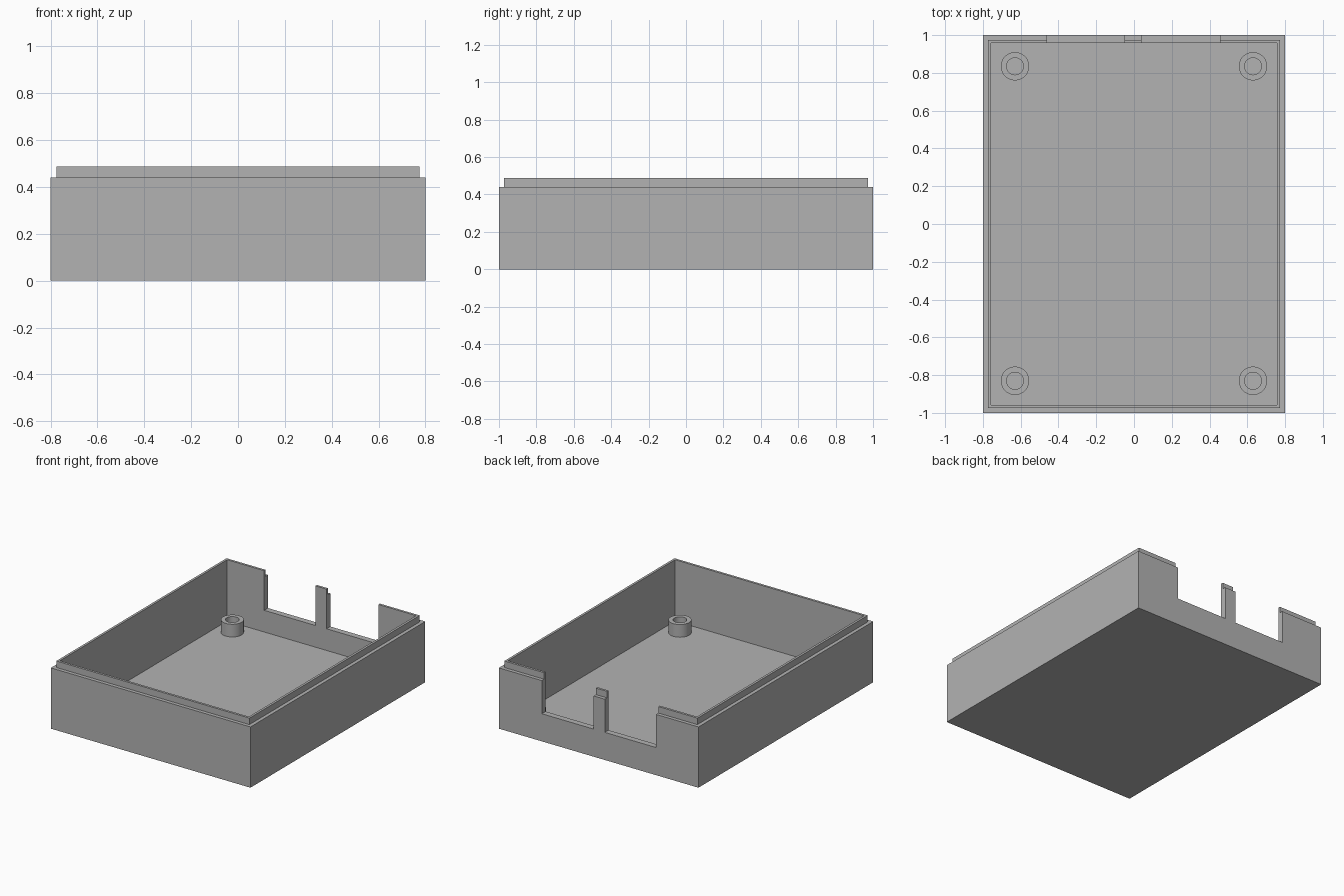
import bpy
import bmesh
from mathutils import Matrix

default = bpy.data.objects.get("Cube")
if default:
    bpy.data.objects.remove(default, do_unlink=True)

WIDTH, DEPTH = 1.6, 2.0
WALL_TOP, LIP_TOP, FLOOR = 0.44, 0.487, 0.043
LEDGE, LIP = 0.026, 0.017
NOTCH_BOTTOM = 0.2

grey = bpy.data.materials.new("plain grey")
grey.use_nodes = True
grey.diffuse_color = (0.45, 0.45, 0.45, 1)
grey.node_tree.nodes["Principled BSDF"].inputs["Base Color"].default_value = grey.diffuse_color


def make_object(name, bm):
    bmesh.ops.recalc_face_normals(bm, faces=bm.faces)
    mesh = bpy.data.meshes.new(name)
    bm.to_mesh(mesh)
    bm.free()
    mesh.materials.append(grey)
    obj = bpy.data.objects.new(name, mesh)
    bpy.context.collection.objects.link(obj)
    return obj


def box(low, high):
    bm = bmesh.new()
    bmesh.ops.create_cube(bm, size=1)
    size = [b - a for a, b in zip(low, high)]
    middle = [(a + b) / 2 for a, b in zip(low, high)]
    bmesh.ops.transform(bm, verts=bm.verts,
                        matrix=Matrix.Translation(middle) @ Matrix.Diagonal((*size, 1)))
    return bm


def select_only(obj):
    bpy.ops.object.select_all(action="DESELECT")
    obj.select_set(True)
    bpy.context.view_layer.objects.active = obj


# Tray: a block whose top steps in to a raised lip, then down to the floor
bm = box((-WIDTH / 2, -DEPTH / 2, 0), (WIDTH / 2, DEPTH / 2, WALL_TOP))
top = max(bm.faces, key=lambda f: f.calc_center_median().z)
for inset, height in ((LEDGE, LIP_TOP), (LIP, FLOOR)):
    bmesh.ops.inset_region(bm, faces=[top], thickness=inset, use_even_offset=True)
    extruded = bmesh.ops.extrude_discrete_faces(bm, faces=[top])
    top = extruded["faces"][0]
    for v in top.verts:
        v.co.z = height
tray = make_object("tray", bm)

# Two connector notches through the back wall
for left, right in ((-0.46, -0.05), (0.04, 0.455)):
    cutter = make_object("notch_cutter", box((left, 0.9, NOTCH_BOTTOM), (right, 1.1, 0.6)))
    cutter.hide_render = True
    cut = tray.modifiers.new("notch", "BOOLEAN")
    cut.operation = "DIFFERENCE"
    cut.solver = "EXACT"
    cut.object = cutter
    select_only(tray)
    bpy.ops.object.modifier_apply(modifier=cut.name)
    bpy.data.objects.remove(cutter, do_unlink=True)

# Hollow screw posts in the four corners
POST_OUTER, POST_INNER, POST_TOP = 0.075, 0.045, 0.135


def screw_post(name, x, y):
    bm = bmesh.new()
    rings = []
    for radius, z in ((POST_OUTER, FLOOR), (POST_OUTER, POST_TOP),
                      (POST_INNER, POST_TOP), (POST_INNER, FLOOR)):
        ring = bmesh.ops.create_circle(bm, segments=48, radius=radius,
                                       matrix=Matrix.Translation((x, y, z)))
        rings.append(ring["verts"])
    for a, b in zip(rings, rings[1:]):
        for i in range(len(a)):
            j = (i + 1) % len(a)
            bm.faces.new((a[i], a[j], b[j], b[i]))
    # Close the ring underneath so normals are well defined
    for i in range(len(rings[0])):
        j = (i + 1) % len(rings[0])
        bm.faces.new((rings[3][i], rings[3][j], rings[0][j], rings[0][i]))
    post = make_object(name, bm)
    select_only(post)
    bpy.ops.object.shade_smooth_by_angle()


for side, x in (("left", 0.63), ("right", -0.63)):
    for end, y in (("front", -0.83), ("back", 0.835)):
        screw_post(f"screw_post_{end}_{side}", x, y)
